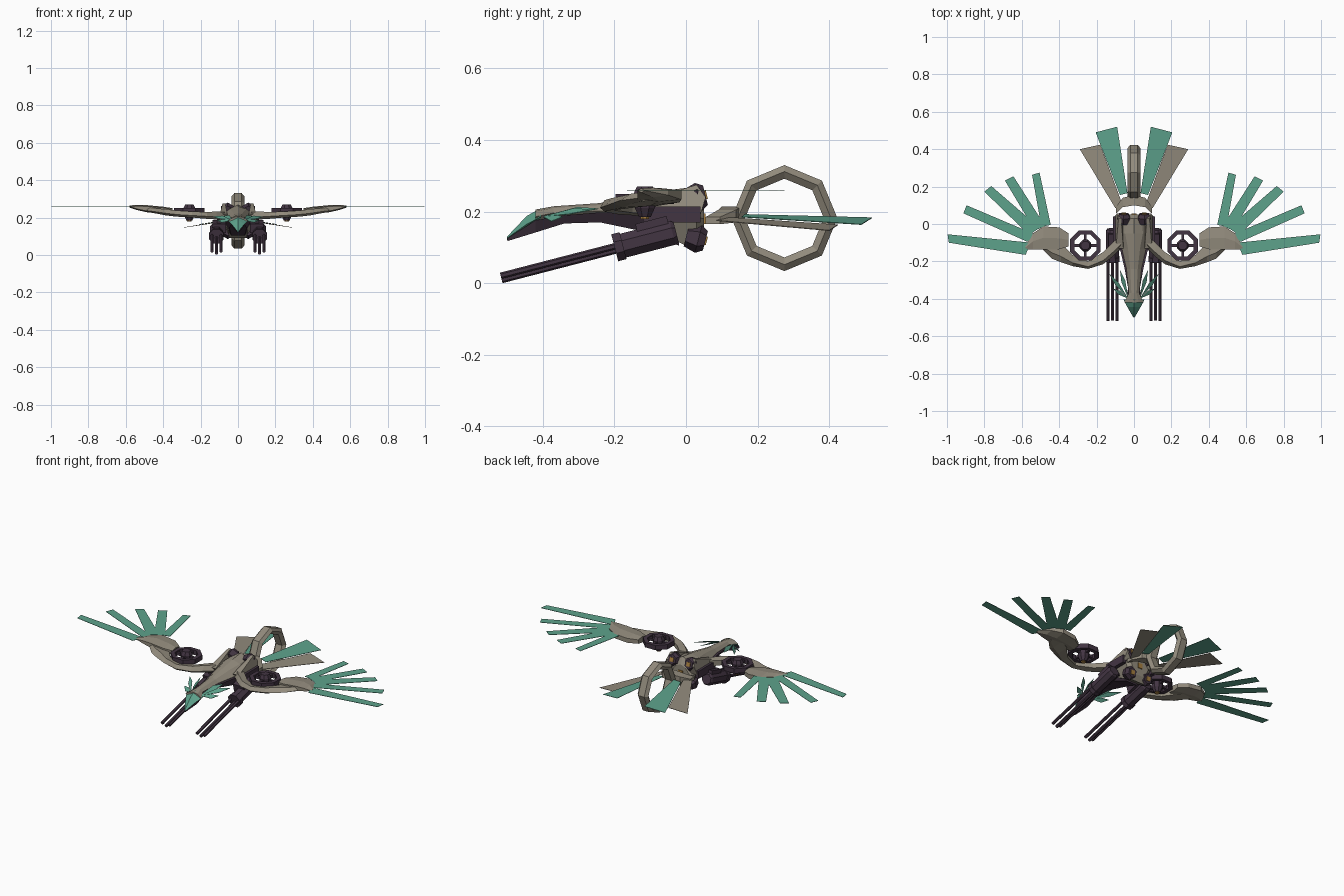
import bpy, bmesh, math
from mathutils import Vector, Matrix

if "Cube" in bpy.data.objects:
    bpy.data.objects.remove(bpy.data.objects["Cube"])


def material(name, rgb):
    m = bpy.data.materials.new(name)
    m.diffuse_color = (*rgb, 1)
    m.use_nodes = True
    m.node_tree.nodes["Principled BSDF"].inputs["Base Color"].default_value = m.diffuse_color
    return m


TAN = material("warm grey", (0.29, 0.26, 0.205))
DARK = material("dark plum", (0.055, 0.035, 0.055))
TEAL = material("teal", (0.11, 0.36, 0.26))
GOLD = material("gold", (0.38, 0.21, 0.05))


def loft(name, rings, mat, mirror=False, closed=False, caps=True):
    """Skin a list of equal-length point rings, optionally mirrored in x."""
    bm = bmesh.new()
    vs = [[bm.verts.new(p) for p in r] for r in rings]
    n, k = len(vs), len(vs[0])
    for i in range(n if closed else n - 1):
        a, b = vs[i], vs[(i + 1) % n]
        for j in range(k):
            bm.faces.new((a[j], a[(j + 1) % k], b[(j + 1) % k], b[j]))
    if caps and not closed:
        bm.faces.new(vs[0])
        bm.faces.new(vs[-1])
    bmesh.ops.remove_doubles(bm, verts=bm.verts, dist=1e-5)
    bmesh.ops.recalc_face_normals(bm, faces=bm.faces)
    me = bpy.data.meshes.new(name)
    bm.to_mesh(me)
    bm.free()
    me.materials.append(mat)
    ob = bpy.data.objects.new(name, me)
    bpy.context.collection.objects.link(ob)
    if mirror:
        mod = ob.modifiers.new("Mirror", "MIRROR")
        mod.use_mirror_merge = False
    return ob


def section(y, half):
    """Symmetric cross-section from right-hand (x, z) points, top to bottom."""
    pts = half + [(-x, z) for x, z in reversed(half) if x > 0]
    return [(x, y, z) for x, z in pts]


def tube(name, stations, mat, axis=Matrix(), sides=8, mirror=True):
    """Turned part along local z from (height, radius) stations."""
    rings = [[axis @ Vector((r * math.cos(2 * math.pi * j / sides + math.pi / sides),
                             r * math.sin(2 * math.pi * j / sides + math.pi / sides), h))
              for j in range(sides)] for h, r in stations]
    return loft(name, rings, mat, mirror)


def box(name, lo, hi, mat, axis=Matrix(), mirror=True):
    (x0, y0, z0), (x1, y1, z1) = lo, hi
    rings = [[axis @ Vector(p) for p in ((x0, y0, z), (x1, y0, z), (x1, y1, z), (x0, y1, z))]
             for z in (z0, z1)]
    return loft(name, rings, mat, mirror)


def blade(name, pts, mat):
    """Paper-thin feather."""
    loft(name, [[(x, y, z + d) for x, y, z in pts] for d in (-0.001, 0.001)], mat, True)


# Body shell with long tapering neck: y, half width, top, mid, bottom
shell = [(-.42, .052, .206, .186, .172), (-.37, .028, .215, .196, .182),
         (-.24, .04, .224, .202, .187), (-.13, .065, .245, .205, .17),
         (-.05, .095, .26, .2, .13), (.03, .085, .27, .185, .09), (.05, .06, .23, .18, .12)]
loft("body_shell", [section(y, [(0, t), (w * .5, t - (t - m) * .25), (w, m), (w * .55, b), (0, b)])
                    for y, w, t, m, b in shell], TAN)

# Dark underside of neck and chest
belly = [(-.498, .004, .126, .118), (-.42, .04, .176, .142), (-.34, .032, .19, .167),
         (-.24, .05, .198, .17), (-.12, .078, .2, .145), (-.02, .06, .14, .105)]
loft("belly", [section(y, [(0, t), (w, t), (w * .6, b), (0, b)]) for y, w, t, b in belly], DARK)

# Beak
beak = [(-.5, .003, .13, .126, .12), (-.445, .035, .188, .165, .15), (-.405, .055, .21, .186, .172)]
loft("beak", [section(y, [(0, t), (w, m), (0, b)]) for y, w, t, m, b in beak], TEAL)

# Raised shoulder fins and vents beside the hull
fin = [(-.13, .22), (0, .266), (.03, .275), (.055, .24), (.04, .19), (-.1, .18)]
loft("shoulder_fin", [[(x + s * (.275 - z), y, z) for y, z in fin]
                      for x, s in ((.068, -.2), (.083, .25))], TAN, True)
box("side_vent", (.09, -.12, .17), (.112, .04, .215), DARK)

# Rear thrusters with glowing plates
for label, z, tilt in (("upper", .24, .25), ("lower", .125, -.25)):
    ax = Matrix.Translation((.055, .03, z)) @ Matrix.Rotation(-math.pi / 2 + tilt, 4, "X")
    tube(label + "_thruster", [(-.03, .03), (.005, .04), (.025, .028)], DARK, ax, 6)
    box(label + "_thruster_glow", (-.012, -.012, .02), (.012, .012, .029), GOLD, ax)
box("tail_light", (-.014, .046, .165), (.014, .055, .195), GOLD, mirror=False)

# Wing arm curling round the front of the rotor: x, front y, back y, bottom, top
arm = [(.07, -.13, -.06, .185, .23), (.115, -.175, -.1, .19, .232), (.165, -.215, -.15, .193, .23),
       (.245, -.24, -.2, .2, .232), (.33, -.225, -.165, .205, .238), (.39, -.205, -.1, .212, .245),
       (.44, -.185, -.08, .222, .25), (.49, -.135, -.08, .23, .255)]
loft("wing_arm", [[(x, f, (b + t) / 2 - .005), (x, f + (k - f) * .3, t), (x, k, t - .006),
                   (x, k, b + .004), (x, f + (k - f) * .3, b)] for x, f, k, b, t in arm], TAN, True)

# Wing tip plate that holds the feathers
tip = [(.35, -.12, -.05, .215, .25), (.40, -.135, -.018, .22, .258), (.485, -.135, -.013, .228, .266),
       (.54, -.135, -.05, .24, .267), (.58, -.135, -.115, .253, .265)]
loft("wing_tip", [[(x, f, b + .006), (x, f, t - .006), (x, (f + k) / 2, t), (x, k, t - .006), (x, k, b + .006),
                   (x, (f + k) / 2, b)] for x, f, k, b, t in tip], TAN, True)

# Wing feathers: root edge then tip edge
feathers = [((.55, -.10), (.58, -.165), (.99, -.10), (.997, -.055)),
            ((.53, -.055), (.57, -.095), (.912, .057), (.895, .10)),
            ((.505, -.02), (.56, -.06), (.80, .173), (.763, .203)),
            ((.475, -.01), (.53, -.035), (.69, .232), (.645, .255)),
            ((.445, -.005), (.495, -.015), (.545, .263), (.505, .275))]
for i, f in enumerate(feathers):
    blade(f"wing_feather_{i + 1}", [(x, y, .26) for x, y in f], TEAL)

# Wing rotors
c = Matrix.Translation((.26, -.115, 0))
prof = [(.088, .222), (.088, .25), (.064, .25), (.064, .222)]
loft("rotor_ring", [[c @ Vector((r * math.cos(a), r * math.sin(a), z)) for r, z in prof]
                    for a in [math.pi / 8 + i * math.pi / 4 for i in range(8)]], DARK, True, True)
tube("rotor_hub", [(.185, .018), (.21, .03), (.25, .034), (.27, .024)], DARK, c)
tube("rotor_glow", [(.179, .013), (.187, .013)], GOLD, c)
for i in range(4):
    box(f"rotor_spoke_{i + 1}", (.02, -.007, .228), (.068, .007, .243), DARK,
        c @ Matrix.Rotation(i * math.pi / 2, 4, "Z"))

# Triple-barrel guns, tilted nose down
g = Matrix.Translation((.115, -.11, .122)) @ Matrix.Rotation(math.radians(14.5), 4, "X")
tube("gun_housing", [(-.085, .03), (-.075, .037), (.075, .037), (.085, .028)], DARK,
     g @ Matrix.Rotation(math.pi / 2, 4, "X"))
tube("gun_collar", [(.068, .042), (.092, .042)], DARK, g @ Matrix.Rotation(math.pi / 2, 4, "X"))
box("gun_mount", (-.05, -.02, 0), (.02, .07, .05), DARK, g)
for i, (dx, dz) in enumerate(((-.024, .004), (0, -.008), (.024, .004))):
    tube(f"gun_barrel_{i + 1}", [(.06, .009), (.42, .009)], DARK,
         g @ Matrix.Translation((dx, 0, dz)) @ Matrix.Rotation(math.pi / 2, 4, "X"), 6)

# Upright octagonal tail ring
prof = [(.02, .148), (.035, .13), (.02, .11), (-.02, .11), (-.035, .13), (-.02, .148)]
loft("tail_ring", [[(x, .275 + r * math.cos(a), .182 + r * math.sin(a)) for x, r in prof]
                   for a in [i * math.pi / 4 for i in range(8)]], TAN, closed=True)

# Arched bracket in front of the ring: x, front y, back y, bottom, top
arch = [(-.095, .055, .095, .165, .185), (-.06, .09, .14, .17, .205), (0, .1, .155, .175, .215),
        (.06, .09, .14, .17, .205), (.095, .055, .095, .165, .185)]
loft("tail_bracket", [[(x, f, b), (x, f, t), (x, k, t), (x, k, b)] for x, f, k, b, t in arch], TAN)

# Tail feathers
blade("inner_tail_feather", [(.035, .165, .192), (.075, .155, .185), (.205, .49, .164), (.09, .52, .183)], TEAL)
blade("outer_tail_feather", [(.06, .10, .185), (.1, .085, .175), (.29, .40, .147), (.18, .424, .163)], TAN)

# Small crest feathers behind the beak
for i, (x, y, z) in enumerate(((.075, -.245, .208), (.133, -.265, .205), (.112, -.345, .185))):
    d = Vector((x - .03, y + .4, 0)).normalized()
    nx, ny = -d.y, d.x
    mx, my = .03 + (x - .03) * .6, -.4 + (y + .4) * .6
    blade(f"crest_feather_{i + 1}", [(.03, -.4, .186), (mx - nx * .011, my - ny * .011, z - .012), (x, y, z),
                                     (mx + nx * .011, my + ny * .011, z + .004)], TEAL)
